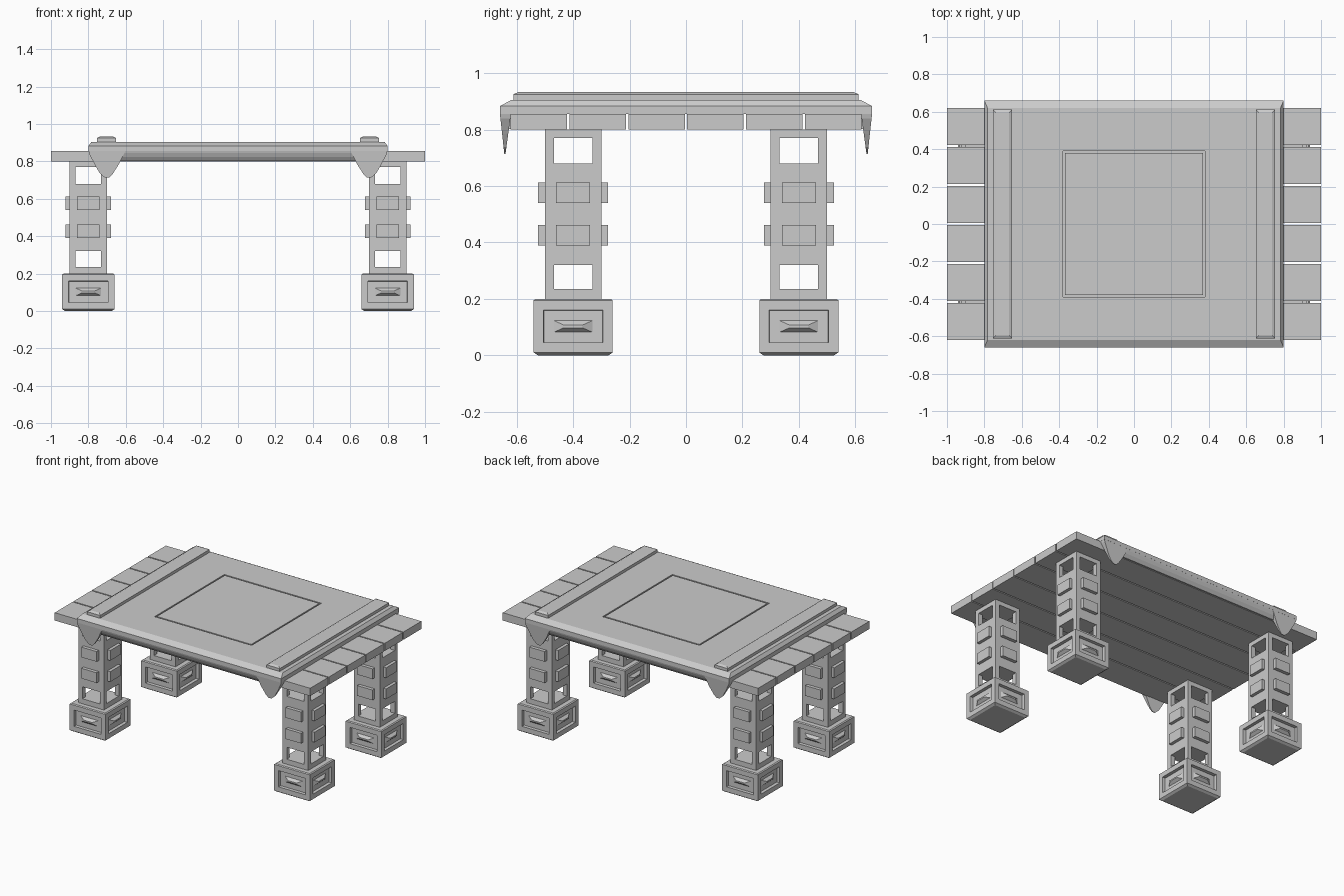
import bpy, bmesh
from mathutils import Vector

if "Cube" in bpy.data.objects:
    bpy.data.objects.remove(bpy.data.objects["Cube"])


def finish(name, bm):
    bmesh.ops.remove_doubles(bm, verts=bm.verts, dist=1e-5)
    bmesh.ops.recalc_face_normals(bm, faces=bm.faces)
    me = bpy.data.meshes.new(name)
    bm.to_mesh(me)
    bm.free()
    ob = bpy.data.objects.new(name, me)
    bpy.context.collection.objects.link(ob)
    return ob


def loft(bm, rings, cx=0, cy=0):
    """Stack of rectangles (half x, half y, z), capped; returns side faces per level."""
    loops = [[bm.verts.new((cx + sx * hx, cy + sy * hy, z))
              for sx, sy in ((-1, -1), (1, -1), (1, 1), (-1, 1))] for hx, hy, z in rings]
    bm.faces.new(loops[0][::-1])
    bm.faces.new(loops[-1])
    return [[bm.faces.new((a[i], a[(i + 1) % 4], b[(i + 1) % 4], b[i])) for i in range(4)]
            for a, b in zip(loops, loops[1:])]


def bridge(bm, a, b):
    """Prism between two matching outlines."""
    va, vb = [bm.verts.new(p) for p in a], [bm.verts.new(p) for p in b]
    bm.faces.new(va)
    bm.faces.new(vb[::-1])
    n = len(va)
    for i in range(n):
        bm.faces.new((va[i], vb[i], vb[(i + 1) % n], va[(i + 1) % n]))


def cells(bm, xs, ys, zs, filled):
    """Outer faces of a block of cells, leaving the unfilled ones open."""
    cs = (xs, ys, zs)

    def solid(c):
        return all(0 <= c[a] < len(cs[a]) - 1 for a in range(3)) and filled(*c)
    for i in range(len(xs) - 1):
        for j in range(len(ys) - 1):
            for k in range(len(zs) - 1):
                c = (i, j, k)
                if not solid(c):
                    continue
                for a in range(3):
                    for s in (0, 1):
                        n = list(c)
                        n[a] += 2 * s - 1
                        if solid(n):
                            continue
                        u, v = (a + 1) % 3, (a + 2) % 3
                        pts = []
                        for du, dv in ((0, 0), (1, 0), (1, 1), (0, 1)):
                            q = list(c)
                            q[a] += s
                            q[u] += du
                            q[v] += dv
                            pts.append(bm.verts.new([cs[t][q[t]] for t in range(3)]))
                        bm.faces.new(pts)


# planks
for i in range(6):
    bm = bmesh.new()
    loft(bm, [(1, .1, .80), (1, .1, .855)], 0, (i - 2.5) * .2085)
    finish(f"plank_{i + 1}", bm)

# raised table cover with a square groove
bm = bmesh.new()
loft(bm, [(.8, .66, .855), (.8, .66, .883), (.783, .62, .905), (.38, .39, .905),
          (.38, .39, .893), (.37, .38, .893), (.37, .38, .905)])
finish("table_cover", bm)

# rails on top
for s in (-1, 1):
    bm = bmesh.new()
    loft(bm, [(.052, .612, .904), (.052, .612, .925), (.035, .595, .933)], s * .703)
    finish("top_rail", bm)

# rounded edge strips and hanging corner points
edge = [(.615, .857), (.66, .857), (.657, .845), (.648, .825), (.632, .803), (.615, .803)]
point = [(.8, .86), (.795, .84), (.767, .785), (.74, .738), (.714, .715),
         (.69, .713), (.67, .733), (.64, .78), (.605, .85), (.603, .86)]


def outer(z):
    return .66 - .016 * (.86 - z) / .147


def inner(z):
    return .62 + .02 * (.86 - z) / .147


for s in (-1, 1):
    bm = bmesh.new()
    bridge(bm, [(-.66, s * y, z) for y, z in edge], [(.66, s * y, z) for y, z in edge])
    ob = finish("cover_edge", bm)
    for m in (-1, 1):
        bm = bmesh.new()
        bridge(bm, [(m * x, s * outer(z), z) for x, z in point],
               [(m * x, s * inner(z), z) for x, z in point])
        finish("corner_point", bm)

# legs: open-framed column, raised tabs, panelled foot
for px in (-.8, .8):
    for py in (-.4, .4):
        bm = bmesh.new()
        grid = (-.1, -.068, .068, .1)
        cells(bm, [px + g for g in grid], [py + g for g in grid],
              (.2, .235, .32, .68, .77, .80),
              lambda i, j, k: k in (0, 2, 4) or (i != 1 and j != 1))
        finish("leg_column", bm)

        bm = bmesh.new()
        for z in (.39, .54):
            for s in (-1, 1):
                loft(bm, [(.012, .06, z), (.012, .06, z + .072)], px + s * .11, py)
                loft(bm, [(.06, .013, z), (.06, .013, z + .072)], px, py + s * .111)
        finish("leg_tabs", bm)

        bm = bmesh.new()
        sides = loft(bm, [(.125, .125, .003), (.14, .14, .01), (.14, .14, .195),
                          (.133, .133, .2)], px, py)[1]
        bmesh.ops.recalc_face_normals(bm, faces=bm.faces)
        for thick, depth in ((.035, 0), (.001, -.022), (.036, 0), (.001, .018)):
            bmesh.ops.inset_individual(bm, faces=sides, thickness=thick, depth=depth,
                                       use_even_offset=True)
        for f in sides:
            c = f.calc_center_median()
            for v in f.verts:
                d = v.co - c
                v.co = c + Vector((d.x * .5, d.y * .5, d.z * .25))
        for v in bm.verts:
            if v.co.z < .005:
                v.co.z = 0
        finish("leg_foot", bm)
